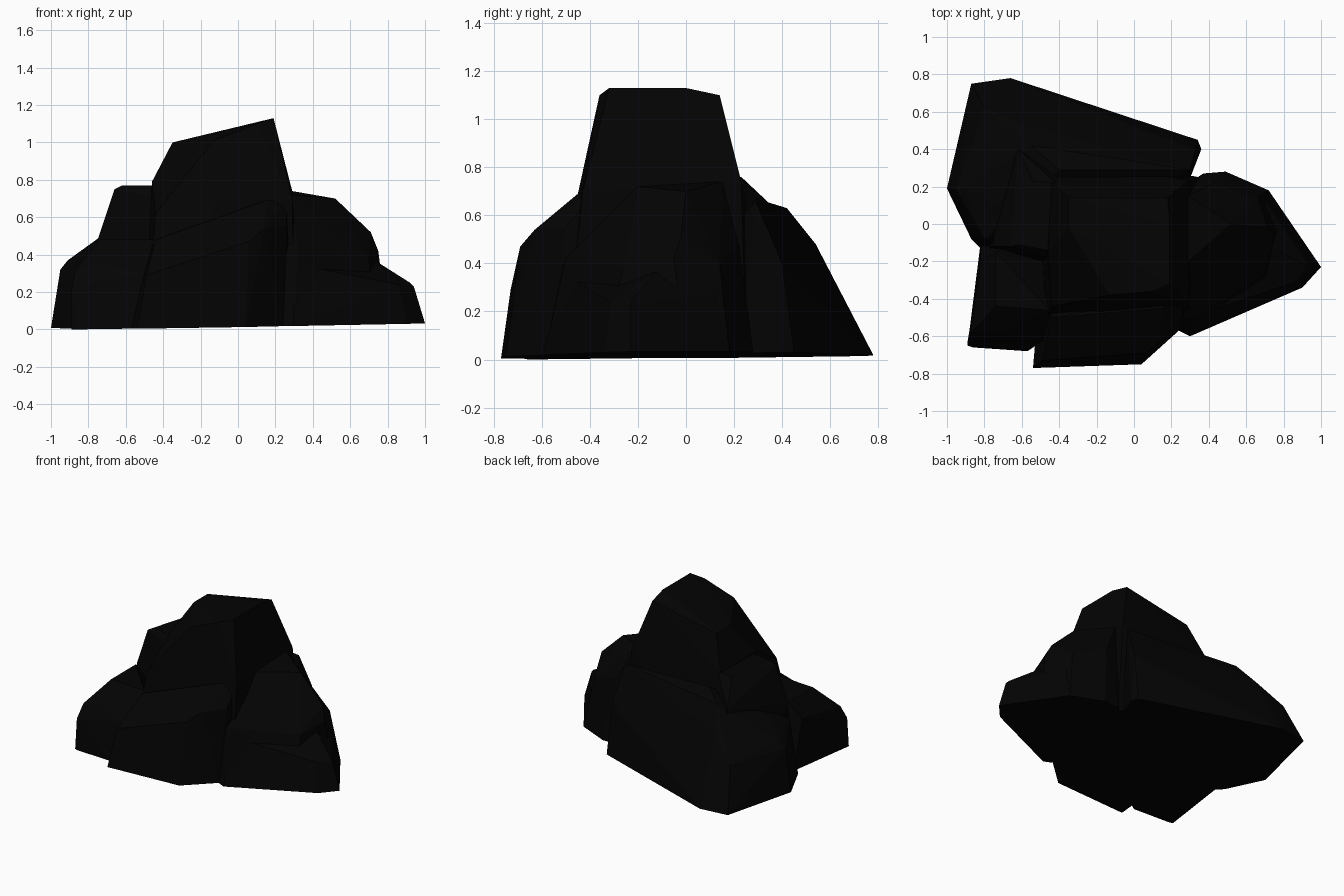
import bpy, bmesh

stone = bpy.data.materials.new("dark_stone")
stone.diffuse_color = (0.001, 0.001, 0.001, 1)


def chunk(name, base, upper):
    """Faceted boulder: convex hull of a footprint (on the tilted ground plane) and upper corners."""
    bm = bmesh.new()
    for x, y in base:
        bm.verts.new((x, y, 0.02 + 0.015 * x + 0.01 * y))
    for p in upper:
        bm.verts.new(p)
    res = bmesh.ops.convex_hull(bm, input=bm.verts)
    junk = {e for e in res["geom_interior"] + res["geom_unused"] if isinstance(e, bmesh.types.BMVert)}
    bmesh.ops.delete(bm, geom=list(junk), context='VERTS')
    bmesh.ops.dissolve_limit(bm, angle_limit=0.06, verts=bm.verts, edges=bm.edges)
    bmesh.ops.recalc_face_normals(bm, faces=bm.faces)
    me = bpy.data.meshes.new(name)
    bm.to_mesh(me)
    bm.free()
    me.materials.append(stone)
    ob = bpy.data.objects.new(name, me)
    bpy.context.collection.objects.link(ob)


# Tall central block with sloping top and a cut front-left corner
chunk("central_peak",
      [(-0.5, -0.55), (0.3, -0.5), (0.35, 0.25), (-0.5, 0.4)],
      [(0.19, -0.32, 1.13), (0.19, 0.0, 1.13), (0.18, 0.14, 1.10), (0.1, -0.36, 1.10),
       (-0.13, -0.38, 1.01), (-0.35, -0.02, 1.0), (-0.35, 0.14, 1.0), (-0.46, -0.15, 0.79),
       (-0.44, 0.22, 0.76), (-0.44, -0.44, 0.62), (0.29, -0.43, 0.7), (0.29, 0.23, 0.74),
       (-0.1, -0.45, 0.69), (-0.45, -0.47, 0.5)])

# Broad back-left slab
chunk("back_slab",
      [(-0.87, 0.75), (-0.66, 0.78), (0.34, 0.45), (0.36, 0.40), (0.29, 0.22),
       (-0.3, -0.3), (-0.82, -0.13), (-0.87, -0.08), (-1.0, 0.19)],
      [(-0.95, 0.18, 0.32), (-0.91, 0.19, 0.37), (-0.75, 0.1, 0.48), (-0.8, 0.62, 0.32),
       (-0.63, 0.64, 0.27), (-0.62, 0.54, 0.48), (-0.55, 0.42, 0.63), (0.3, 0.29, 0.66),
       (0.33, 0.40, 0.4), (-0.4, 0.29, 0.67), (-0.8, -0.08, 0.4)])

# Shoulder rising on the left
chunk("left_shoulder",
      [(-0.8, -0.14), (-0.35, -0.25), (-0.3, 0.4), (-0.75, 0.4)],
      [(-0.66, -0.12, 0.75), (-0.62, -0.11, 0.77), (-0.46, -0.14, 0.77), (-0.54, 0.23, 0.76),
       (-0.42, 0.22, 0.76), (-0.75, -0.12, 0.48), (-0.42, -0.19, 0.7), (-0.62, 0.4, 0.6)])

# Low front-left boulder
chunk("front_left_boulder",
      [(-0.89, -0.65), (-0.86, -0.66), (-0.57, -0.68), (-0.3, -0.5), (-0.4, 0.0), (-0.82, -0.1), (-0.85, -0.4)],
      [(-0.89, -0.63, 0.22), (-0.87, -0.58, 0.32), (-0.73, -0.58, 0.35), (-0.82, -0.2, 0.36),
       (-0.74, -0.44, 0.48), (-0.45, -0.46, 0.48), (-0.74, -0.15, 0.48), (-0.5, -0.63, 0.3)])

# Front wedge with bevelled upper edge
chunk("front_wedge",
      [(-0.54, -0.77), (0.04, -0.75), (0.24, -0.57), (0.3, -0.3), (-0.5, -0.3)],
      [(-0.49, -0.73, 0.29), (0.06, -0.69, 0.47), (0.14, -0.63, 0.54), (-0.44, -0.5, 0.48),
       (0.15, -0.45, 0.69), (0.26, -0.38, 0.70), (0.26, -0.5, 0.55)])

# Right-hand boulder, lower toe and upper mass
chunk("right_toe",
      [(0.24, -0.57), (0.30, -0.60), (0.90, -0.34), (1.0, -0.23), (0.72, 0.18), (0.3, 0.1)],
      [(0.94, -0.23, 0.23), (0.92, -0.22, 0.25), (0.73, -0.12, 0.37), (0.86, -0.31, 0.24),
       (0.3, -0.5, 0.35), (0.7, 0.12, 0.27), (0.4, 0.1, 0.4)])
chunk("right_boulder",
      [(0.24, -0.57), (0.30, -0.59), (0.72, -0.36), (0.80, 0.0), (0.72, 0.18), (0.49, 0.28),
       (0.37, 0.27), (0.28, 0.21)],
      [(0.29, 0.15, 0.74), (0.29, -0.2, 0.72), (0.41, 0.03, 0.72), (0.52, 0.0, 0.70),
       (0.42, -0.1, 0.70), (0.71, -0.02, 0.52), (0.75, -0.05, 0.42), (0.70, -0.26, 0.38),
       (0.25, -0.51, 0.40), (0.32, -0.50, 0.42), (0.43, 0.22, 0.48), (0.66, 0.14, 0.40)])
